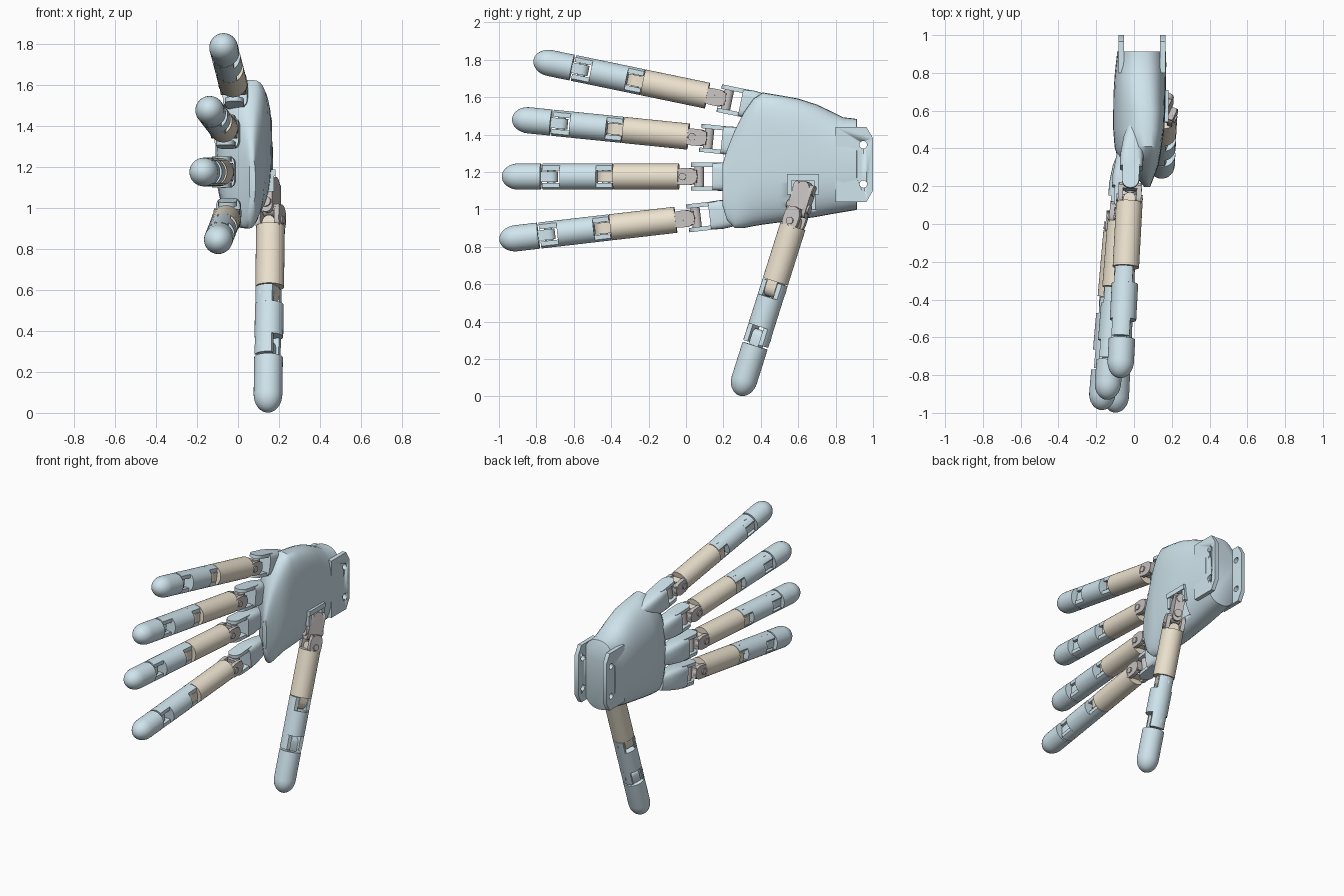
import bpy, bmesh
from math import sin, cos, pi, radians
from mathutils import Vector, Matrix

if "Cube" in bpy.data.objects:
    bpy.data.objects.remove(bpy.data.objects["Cube"])


def material(name, rgb):
    m = bpy.data.materials.new(name)
    m.diffuse_color = (*rgb, 1)
    m.use_nodes = True
    m.node_tree.nodes["Principled BSDF"].inputs["Base Color"].default_value = m.diffuse_color
    return m


BLUE = material("pale_blue", (0.63, 0.78, 0.85))
TAN = material("tan", (0.84, 0.76, 0.62))
GREY = material("warm_grey", (0.58, 0.55, 0.54))


def make(name, shells, mat=None, M=Matrix(), angle=35):
    """Each shell is a list of equal-length rings, skinned and capped."""
    bm = bmesh.new()
    for rings in shells:
        vs = [[bm.verts.new(M @ Vector(p)) for p in r] for r in rings]
        n = len(vs[0])
        for a, b in zip(vs, vs[1:]):
            for i in range(n):
                bm.faces.new((a[i], a[(i + 1) % n], b[(i + 1) % n], b[i]))
        bm.faces.new(vs[0])
        bm.faces.new(vs[-1])
    bmesh.ops.recalc_face_normals(bm, faces=bm.faces)
    me = bpy.data.meshes.new(name)
    bm.to_mesh(me)
    bm.free()
    ob = bpy.data.objects.new(name, me)
    bpy.context.collection.objects.link(ob)
    if mat:
        me.materials.append(mat)
    bpy.ops.object.select_all(action='DESELECT')
    ob.select_set(True)
    bpy.context.view_layer.objects.active = ob
    bpy.ops.object.shade_smooth_by_angle(angle=radians(angle))
    return ob


def spow(v, e):
    return (1 if v >= 0 else -1) * abs(v) ** (2 / e)


def oval(rx, ry, t, n=32, e=2):
    return [(rx * spow(cos(2 * pi * i / n), e), ry * spow(sin(2 * pi * i / n), e), t) for i in range(n)]


def box(x0, x1, y0, y1, z0, z1):
    return [[(x0, y0, z), (x1, y0, z), (x1, y1, z), (x0, y1, z)] for z in (z0, z1)]


def slab(axis, c0, c1, half, t0, t1, off=0):
    """Round-ended plate running along t, thickness along axis 'x' or 'y'."""
    prof = []
    for k in range(18):
        a = pi * (k if k < 9 else k - 1) / 8
        mid = t1 - half if k < 9 else t0 + half
        prof.append((half * cos(a) + off, mid + half * sin(a)))
    if axis == 'x':
        return [[(c, p, t) for p, t in prof] for c in (c0, c1)]
    return [[(p, c, t) for p, t in prof] for c in (c0, c1)]


def pin(t, r=0.02, length=0.07, off=0):
    return [[(off + r * cos(a * pi / 8), y, t + r * sin(a * pi / 8)) for a in range(16)]
            for y in (-length, length)]


R = 0.07


def arms(t0, t1):
    """Pair of D-section fork arms, cut back on the palm side."""
    out = []
    for s in (1, -1):
        arc = [(R * cos(radians(a)), s * R * sin(radians(a))) for a in range(56, 151, 8)]
        arc += [(arc[-1][0], s * 0.033), (arc[0][0], s * 0.033)]
        out.append([[(x, y, t) for x, y in arc] for t in (t0, t1)])
    return out


def digit(name, tip, base, palm_dir, d=0.265, p=0.56, thumb=False):
    tip, base = Vector(tip), Vector(base)
    u = (base - tip).normalized()
    h = u.cross(Vector(palm_dir)).normalized()
    w = h.cross(u)
    M = Matrix.Translation(tip) @ Matrix((w, h, u)).transposed().to_4x4()
    # rounded fingertip with hinge tongue
    dome = [oval(R * sin(a), R * sin(a), 0.09 * (1 - cos(a)))
            for a in [0.02] + [pi / 16 * i for i in range(1, 9)]]
    make(name + "_tip", [dome + [oval(R, R, d - 0.055)],
                         slab('y', -0.028, 0.028, 0.034, d - 0.09, d + 0.035, -0.008)], BLUE, M)
    # middle segment, forked at both ends
    make(name + "_middle", [[oval(R, R, d + 0.05), oval(R, R, p - 0.05)],
                            pin(d, 0.022, 0.067, -0.005), pin(p, 0.022, 0.067, -0.005)]
         + arms(d - 0.045, d + 0.052) + arms(p - 0.052, p + 0.036), BLUE, M)
    # long lower segment
    make(name + "_lower", [[oval(R, R, p + 0.04), oval(R, R, 0.95)],
                           slab('y', -0.03, 0.03, 0.05, p - 0.048, p + 0.1, -0.01),
                           slab('y', -0.03, 0.03, 0.033, 0.9, 1.0)], TAN, M)
    # two-way knuckle
    k = [slab('x', s * 0.036, s * 0.062, 0.045, 0.925, 1.055) for s in (1, -1)]
    k += [box(-0.058, 0.058, -0.035, 0.035, 1.02, 1.05), pin(1.06, 0.025, 0.066),
          [[(x, y, t) for y, t in [(0.02 * cos(a * pi / 6), 0.975 + 0.02 * sin(a * pi / 6)) for a in range(12)]]
           for x in (-0.07, 0.07)]]
    if thumb:
        k += [slab('x', -0.03, 0.03, 0.036, 1.0, 1.2), pin(1.16, 0.026, 0.06),
              slab('y', 0.03, 0.055, 0.03, 1.01, 1.19), slab('y', -0.055, -0.03, 0.03, 1.01, 1.19)]
    make(name + "_knuckle", k, GREY, M)
    if not thumb:
        # fork growing out of the palm
        make(name + "_root", [[oval(0.06, 0.075, 1.135, e=5), oval(0.062, 0.077, 1.2, e=4),
                               oval(0.05, 0.065, 1.3, e=3), oval(0.03, 0.05, 1.36, e=3)],
                              slab('y', 0.052, 0.075, 0.045, 1.015, 1.2),
                              slab('y', -0.075, -0.052, 0.045, 1.015, 1.2)], BLUE, M)


# fingers and thumb
digit("finger_a", (-0.075, -0.815, 1.80), (-0.02, 0.2, 1.59), (1, 0, 0))
digit("finger_b", (-0.145, -0.93, 1.485), (-0.06, 0.15, 1.375), (1, 0, 0))
digit("finger_c", (-0.175, -0.985, 1.175), (-0.08, 0.1, 1.175), (1, 0, 0))
digit("finger_d", (-0.1, -0.998, 0.835), (-0.05, 0.1, 0.962), (1, 0, 0))
digit("thumb", (0.145, 0.285, 0.004), (0.16, 0.6, 1.0), (0.9, -0.4, 0), 0.335, 0.6, True)

# palm: y, centre x, half thickness, low z, high z
sections = [(0.195, 0.07, 0.015, 1.02, 1.24), (0.22, 0.065, 0.03, 0.94, 1.32),
            (0.26, 0.055, 0.055, 0.9, 1.42), (0.31, 0.035, 0.095, 0.9, 1.52),
            (0.36, 0.025, 0.115, 0.91, 1.59), (0.41, 0.022, 0.125, 0.918, 1.625),
            (0.5, 0.025, 0.135, 0.93, 1.61), (0.6, 0.028, 0.138, 0.945, 1.592),
            (0.7, 0.03, 0.138, 0.96, 1.56), (0.78, 0.033, 0.136, 0.975, 1.522),
            (0.84, 0.037, 0.134, 0.985, 1.492), (0.9, 0.04, 0.13, 0.995, 1.485),
            (0.912, 0.04, 0.13, 0.997, 1.483), (0.914, 0.04, 0.128, 1.0, 1.48)]
rings = []
for y, cx, hx, z0, z1 in sections:
    zc, hz = (z0 + z1) / 2, (z1 - z0) / 2
    ring = []
    for a, b, _ in oval(hx, hz, 0, 40, 2.5):
        lean = 0.035 * max(0, (zc + b - 1.3) / 0.3) ** 2 * min(1, (0.914 - y) / 0.3)
        ring.append((cx + a + lean, y, zc + b))
    rings.append(ring)
palm = make("palm", [rings], BLUE, angle=40)

# groove for the thumb
groove = make("thumb_groove_cutter", [box(0.085, 0.3, 0.56, 0.69, 1.0, 1.16),
                                      ])
groove.hide_render = groove.hide_viewport = True
mod = palm.modifiers.new("groove", 'BOOLEAN')
mod.operation, mod.solver, mod.object = 'DIFFERENCE', 'EXACT', groove

# raised socket around the thumb root
make("thumb_socket", [box(0.1, 0.182, 0.54, 0.71, 1.155, 1.188),
                      box(0.1, 0.175, 0.54, 0.565, 1.08, 1.16),
                      box(0.1, 0.175, 0.685, 0.71, 1.08, 1.16)], BLUE)

# wrist plates with bolt holes
holes = make("bolt_hole_cutter", [[[(x, 0.948 + 0.02 * cos(i * pi / 10), z + 0.02 * sin(i * pi / 10))
                                    for i in range(20)] for x in (-0.3, 0.3)] for z in (1.135, 1.345)])
holes.hide_render = holes.hide_viewport = True
outline = [(0.8, 1.04), (0.965, 1.04), (1.0, 1.1), (1.0, 1.38), (0.965, 1.44), (0.8, 1.44)]
for name, x0, x1 in (("wrist_plate_back", -0.082, -0.054), ("wrist_plate_palm", 0.138, 0.166)):
    plate = make(name, [[[(x, y, z) for y, z in outline] for x in (x0, x1)]], BLUE)
    mod = plate.modifiers.new("bolts", 'BOOLEAN')
    mod.operation, mod.solver, mod.object = 'DIFFERENCE', 'EXACT', holes
